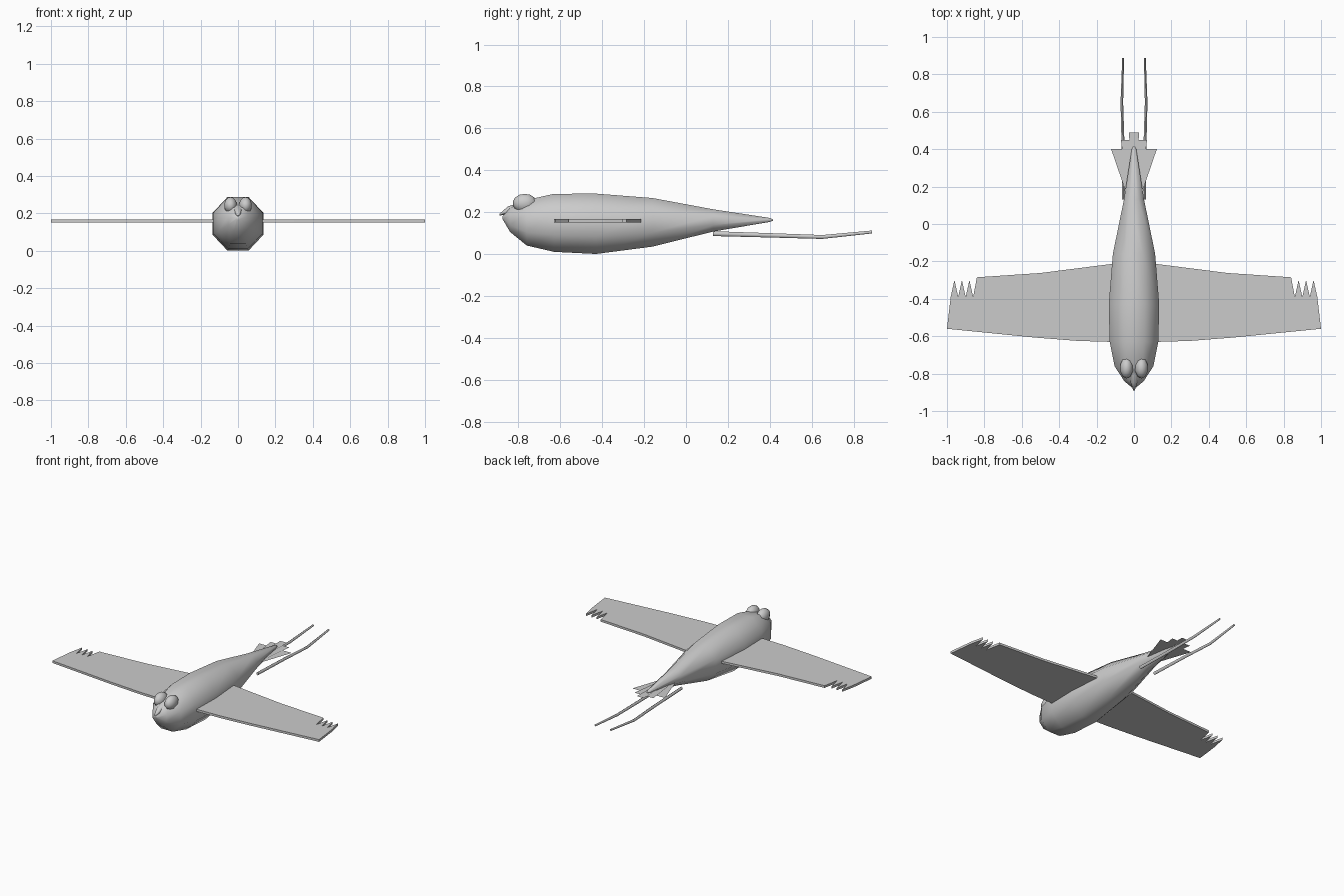
import bpy, bmesh, math
from mathutils import Vector

if "Cube" in bpy.data.objects:
    bpy.data.objects.remove(bpy.data.objects["Cube"])


def finish(name, bm, angle=None):
    bmesh.ops.recalc_face_normals(bm, faces=bm.faces)
    me = bpy.data.meshes.new(name)
    bm.to_mesh(me)
    bm.free()
    ob = bpy.data.objects.new(name, me)
    bpy.context.collection.objects.link(ob)
    if angle:
        bpy.ops.object.select_all(action='DESELECT')
        ob.select_set(True)
        bpy.context.view_layer.objects.active = ob
        bpy.ops.object.shade_smooth_by_angle(angle=math.radians(angle))
    return ob


def loft(name, stations, sides, angle=60):
    """Skin rings along y; station = (x, y, z, half width, half height)."""
    bm = bmesh.new()
    k = 1 / math.cos(math.pi / sides)
    rings = []
    for x, y, z, w, h in stations:
        ring = []
        for i in range(sides):
            a = 2 * math.pi * (i + 0.5) / sides
            ring.append(bm.verts.new((x + w * k * math.cos(a), y, z + h * k * math.sin(a))))
        rings.append(ring)
    for a, b in zip(rings, rings[1:]):
        for i in range(sides):
            j = (i + 1) % sides
            bm.faces.new((a[i], a[j], b[j], b[i]))
    bm.faces.new(rings[0])
    bm.faces.new(rings[-1])
    return finish(name, bm, angle)


def plate(name, outline, z, thick=0.0):
    """Flat outline, optionally extruded upwards."""
    bm = bmesh.new()
    f = bm.faces.new([bm.verts.new((x, y, z)) for x, y in outline])
    if thick:
        r = bmesh.ops.extrude_face_region(bm, geom=[f], use_keep_orig=True)
        vs = [v for v in r['geom'] if isinstance(v, bmesh.types.BMVert)]
        bmesh.ops.translate(bm, verts=vs, vec=(0, 0, thick))
    return finish(name, bm)


# Body: octagonal fuselage shape; (y, bottom, top, half width)
body = [(-0.875, 0.165, 0.18, 0.01), (-0.84, 0.105, 0.22, 0.052),
        (-0.76, 0.04, 0.258, 0.104), (-0.63, 0.01, 0.287, 0.13),
        (-0.43, 0.0, 0.288, 0.135), (-0.16, 0.035, 0.267, 0.113),
        (0.13, 0.107, 0.213, 0.054), (0.40, 0.153, 0.172, 0.012),
        (0.415, 0.158, 0.164, 0.004)]
loft("body", [(0, y, (b + t) / 2, w, (t - b) / 2) for y, b, t, w in body], 8)

# Beak
loft("beak", [(0, -0.80, 0.215, 0.024, 0.025), (0, -0.85, 0.208, 0.017, 0.016),
              (0, -0.89, 0.188, 0.004, 0.004)], 6)

# Wing outline with notched feather tips
wing = [(0, -0.63), (0.13, -0.63), (0.3, -0.625), (0.53, -0.607), (1.0, -0.56), (0.98, -0.39)]
for i in range(3):
    wing += [(0.96 - 0.04 * i, -0.30), (0.94 - 0.04 * i, -0.39)]
wing += [(0.84, -0.285), (0.5, -0.262), (0.13, -0.215), (0, -0.21)]

for s, side in ((1, "right"), (-1, "left")):
    plate(side + "_wing", [(s * x, y) for x, y in wing], 0.151, 0.015)

    # Bulging eye
    bm = bmesh.new()
    bmesh.ops.create_uvsphere(bm, u_segments=10, v_segments=7, radius=1)
    for v in bm.verts:
        v.co = Vector((s * 0.04, -0.77, 0.242)) + v.co * Vector((0.036, 0.058, 0.045))
    finish(side + "_eye", bm, 60)

    # Outer tail feather
    plate(side + "_tail_feather",
          [(s * x, y) for x, y in ((0.0, 0.15), (0.05, 0.19), (0.122, 0.40), (0.0, 0.40))], 0.152)

    # Long trailing leg
    loft(side + "_leg", [(s * 0.056, 0.13, 0.097, 0.008, 0.010),
                         (s * 0.058, 0.40, 0.089, 0.008, 0.009),
                         (s * 0.065, 0.65, 0.081, 0.007, 0.008),
                         (s * 0.058, 0.888, 0.105, 0.005, 0.006)], 6)

# Inner layers of the tail fan
plate("middle_tail_feathers", [(-0.035, 0.18), (0.035, 0.18), (0.07, 0.45), (-0.07, 0.45)], 0.156)
plate("centre_tail_feather", [(-0.02, 0.2), (0.02, 0.2), (0.026, 0.49), (-0.026, 0.49)], 0.160)
